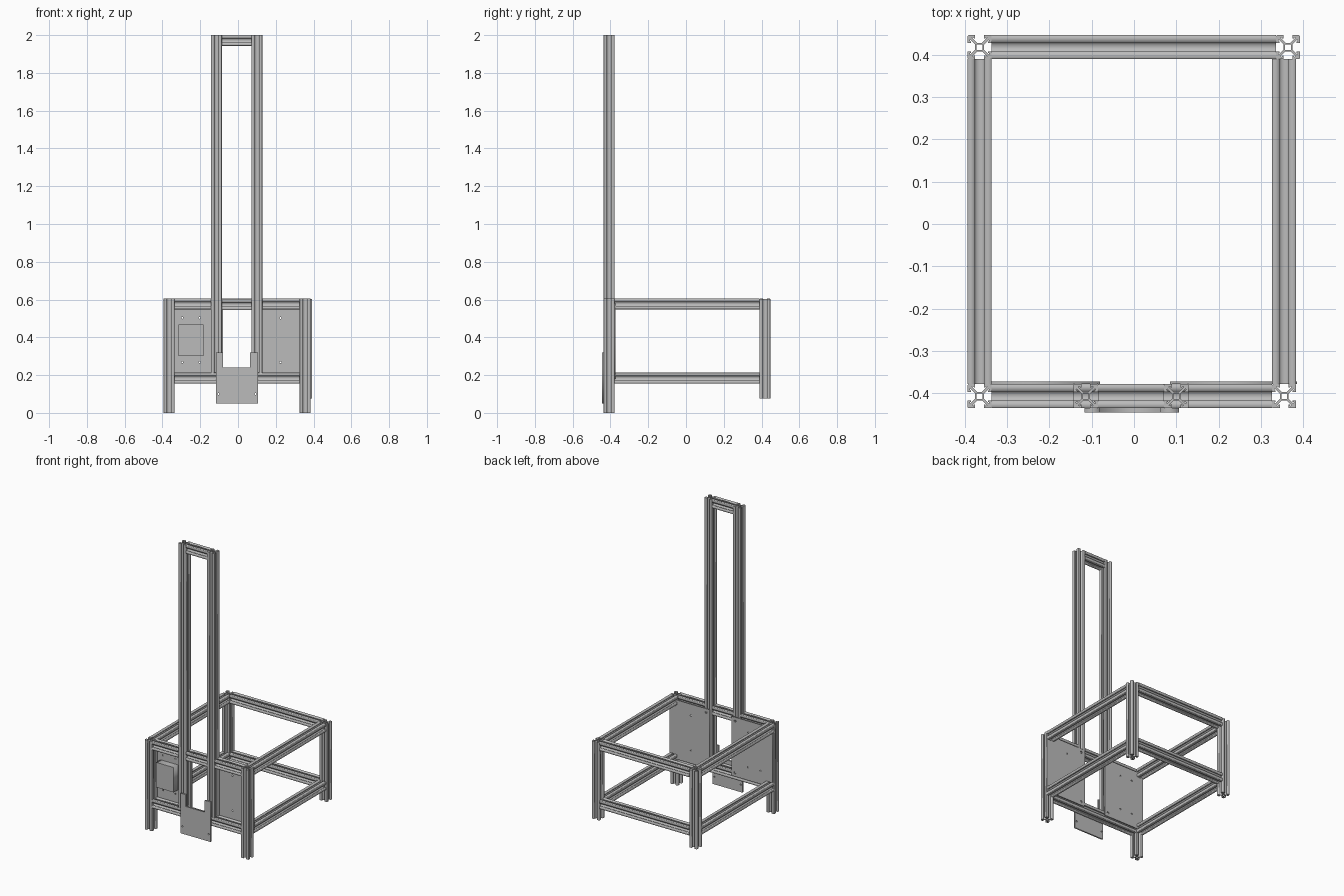
import bpy
import math
from mathutils import Matrix, Vector

cube = bpy.data.objects.get("Cube")
if cube:
    bpy.data.objects.remove(cube, do_unlink=True)


def material(name, value):
    m = bpy.data.materials.new(name)
    m.use_nodes = True
    m.diffuse_color = (value, value, value, 1)
    m.node_tree.nodes["Principled BSDF"].inputs["Base Color"].default_value = (value, value, value, 1)
    return m


METAL = material("grey metal", 0.5)
H = 0.0285  # half width of a slotted bar


def rect(x0, x1, z0, z1):
    return [(x0, z0), (x1, z0), (x1, z1), (x0, z1)]


def circle(x, z, r, n=16):
    return [(x + r * math.cos(i * math.tau / n), z + r * math.sin(i * math.tau / n)) for i in range(n)]


def extrude(name, loops, depth, matrix):
    """Fill flat loops (inner ones become holes) and extrude them into a mesh."""
    c = bpy.data.curves.new(name, 'CURVE')
    c.dimensions, c.fill_mode, c.extrude = '2D', 'BOTH', depth / 2
    for loop in loops:
        s = c.splines.new('POLY')
        s.points.add(len(loop) - 1)
        for p, (x, y) in zip(s.points, loop):
            p.co = (x, y, 0, 1)
        s.use_cyclic_u = True
    tmp = bpy.data.objects.new(name, c)
    bpy.context.collection.objects.link(tmp)
    dg = bpy.context.evaluated_depsgraph_get()
    mesh = bpy.data.meshes.new_from_object(tmp.evaluated_get(dg))
    bpy.data.objects.remove(tmp, do_unlink=True)
    mesh.transform(matrix)
    mesh.materials.clear()
    mesh.materials.append(METAL)
    ob = bpy.data.objects.new(name, mesh)
    bpy.context.collection.objects.link(ob)
    return ob


# T-slot cross-section: one eighth, mirrored on the diagonal, then turned four times
eighth = [(.36, .21), (.78, .63), (.8, .5), (.7, .47), (.7, .36), (1, .36), (1, .92)]
quarter = eighth + [(y, x) for x, y in reversed(eighth)]
section = []
for k in range(4):
    co, si = round(math.cos(k * math.pi / 2)), round(math.sin(k * math.pi / 2))
    section += [(H * (x * co - y * si), H * (x * si + y * co)) for x, y in quarter]
core = rect(-.24 * H, .24 * H, -.24 * H, .24 * H)
TURN = {'X': Matrix.Rotation(math.pi / 2, 4, 'Y'),
        'Y': Matrix.Rotation(math.pi / 2, 4, 'X'),
        'Z': Matrix.Identity(4)}


def bar(name, axis, start, end, a, b):
    """Slotted bar along an axis; a and b are the other two coordinates in order."""
    pos = [a, b]
    pos.insert('XYZ'.index(axis), (start + end) / 2)
    extrude(name, [section, core], end - start, Matrix.Translation(Vector(pos)) @ TURN[axis])


def plate(name, loops, y0, y1):
    """Upright plate drawn in x and z, between two y values."""
    extrude(name, loops, y1 - y0, Matrix.Translation((0, (y0 + y1) / 2, 0)) @ TURN['Y'])


FRONT, BACK = -0.407, 0.418
LEFT, RIGHT = 0.355, -0.365
LOW, TOP = 0.184, 0.577

# Corner posts
for side, xf, xb in (("left", LEFT, 0.364), ("right", RIGHT, RIGHT)):
    bar(f"front_{side}_post", 'Z', 0, 0.605, xf, FRONT)
    bar(f"back_{side}_post", 'Z', 0.077, 0.602, xb, BACK)

# Side and back rails, lower and upper
for level, z in (("lower", LOW), ("upper", TOP)):
    for side, x in (("left", LEFT), ("right", RIGHT)):
        bar(f"{side}_{level}_rail", 'Y', FRONT + H, BACK - H, x, z)
    bar(f"back_{level}_rail", 'X', RIGHT + H, 0.364 - H, BACK, z)

# Mast uprights and the front rails between them
ML, MR = 0.1, -0.114
bar("front_lower_rail", 'X', RIGHT + H, LEFT - H, FRONT, LOW)
bar("front_upper_rail_right", 'X', RIGHT + H, MR - H, FRONT, TOP)
bar("front_upper_rail_left", 'X', ML + H, LEFT - H, FRONT, TOP)
bar("front_upper_rail_middle", 'X', MR + H, ML - H, FRONT, TOP - 0.004)
bar("mast_top_rail", 'X', MR + H, ML - H, FRONT, 2 - H)
for side, x in (("left", ML), ("right", MR)):
    bar(f"mast_{side}_upright", 'Z', LOW + H, 2, x, FRONT)

# Mounting plates behind the front rails, with bolt holes
for side, x0, x1, xs in (("right", -0.385, -0.08, (-0.295, -0.203)),
                         ("left", 0.085, 0.385, (0.225,))):
    holes = [circle(x, z, 0.008) for x in (x0 + 0.025, x1 - 0.025) for z in (0.205, 0.555)]
    holes += [circle(x, z, 0.005) for x in xs for z in (0.268, 0.503)]
    plate(f"{side}_mounting_plate", [rect(x0, x1, 0.18, 0.58)] + holes, FRONT + H, FRONT + H + 0.006)

# Box on the right mounting plate
plate("control_box", [rect(-0.315, -0.183, 0.3, 0.468)], -0.425, FRONT + H)

# U-shaped plate at the foot of the mast
outline = [(-.117, .05), (.106, .05), (.106, .32), (.063, .32),
           (.063, .24), (-.08, .24), (-.08, .32), (-.117, .32)]
plate("mast_foot_plate", [outline] + [circle(x, 0.1, 0.005) for x in (-0.104, 0.093)],
      -0.445, FRONT - H)
